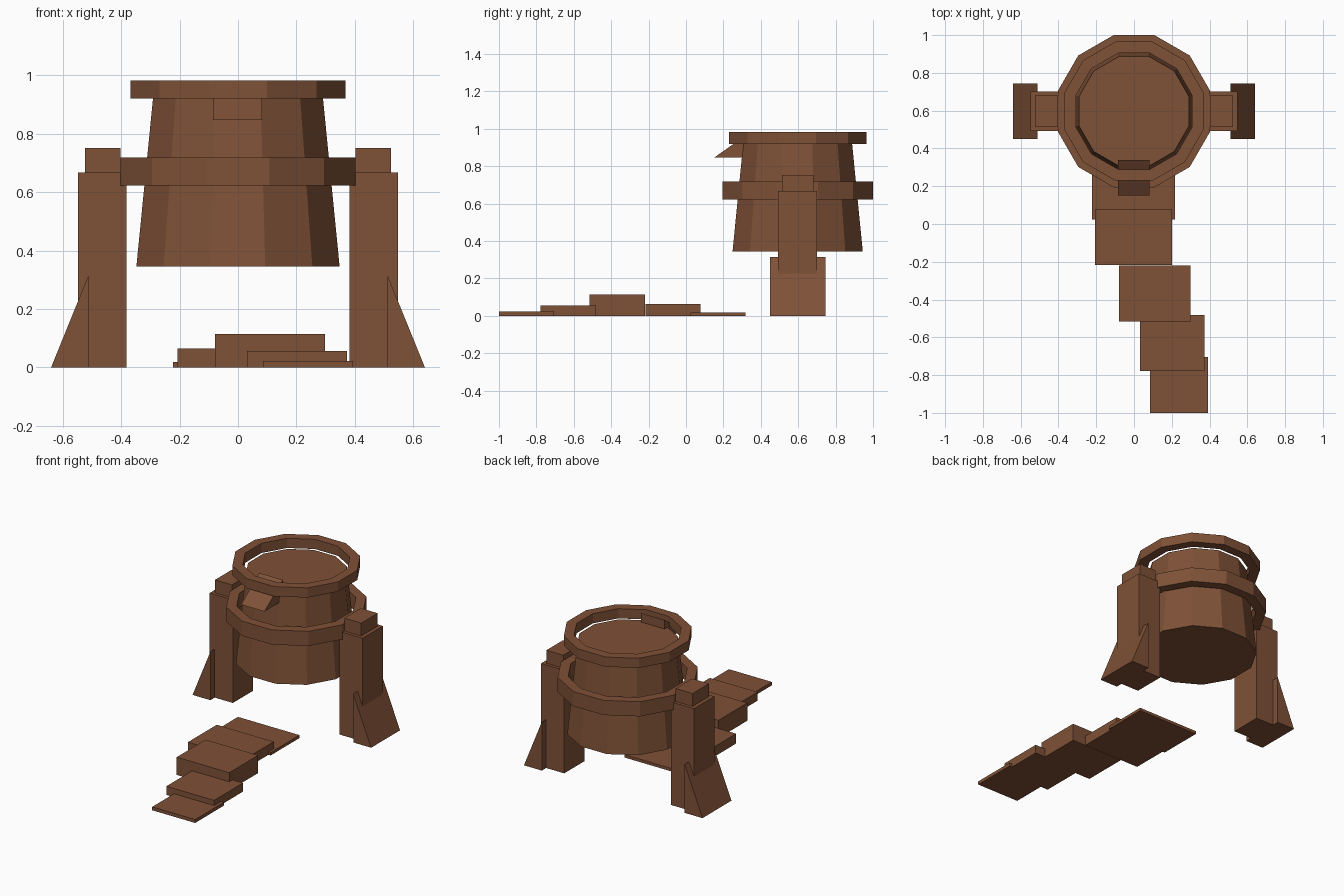
import bpy, bmesh, math

if "Cube" in bpy.data.objects:
    bpy.data.objects.remove(bpy.data.objects["Cube"])

brown = bpy.data.materials.new("brown")
brown.diffuse_color = (0.212, 0.083, 0.038, 1)
brown.use_nodes = True
brown.node_tree.nodes["Principled BSDF"].inputs["Base Color"].default_value = brown.diffuse_color
CY = 0.597                       # y centre of the vessel and its supports
C15 = math.cos(math.pi / 12)     # apothem to corner radius for 12 sides


def finish(name, bm):
    bmesh.ops.recalc_face_normals(bm, faces=bm.faces)
    me = bpy.data.meshes.new(name)
    bm.to_mesh(me)
    bm.free()
    me.materials.append(brown)
    ob = bpy.data.objects.new(name, me)
    bpy.context.collection.objects.link(ob)
    return ob


def prism(name, a, b):
    """Solid between two matching outlines."""
    bm = bmesh.new()
    va = [bm.verts.new(p) for p in a]
    vb = [bm.verts.new(p) for p in b]
    n = len(a)
    bm.faces.new(va)
    bm.faces.new(vb[::-1])
    for i in range(n):
        j = (i + 1) % n
        bm.faces.new((va[i], va[j], vb[j], vb[i]))
    return finish(name, bm)


def box(name, x0, x1, y0, y1, z0, z1):
    q = [(x0, y0), (x1, y0), (x1, y1), (x0, y1)]
    return prism(name, [(x, y, z0) for x, y in q], [(x, y, z1) for x, y in q])


def loop12(apothem, z):
    r = apothem / C15
    return [(r * math.cos(math.radians(15 + 30 * i)),
             CY + r * math.sin(math.radians(15 + 30 * i)), z) for i in range(12)]


def ring(name, inner, outer, z0, z1):
    bm = bmesh.new()
    loops = [[bm.verts.new(p) for p in loop12(r, z)]
             for r, z in ((inner, z0), (outer, z0), (outer, z1), (inner, z1))]
    for k in range(4):
        a, b = loops[k], loops[(k + 1) % 4]
        for i in range(12):
            j = (i + 1) % 12
            bm.faces.new((a[i], a[j], b[j], b[i]))
    return finish(name, bm)


# Tapered vessel with two loose hoops
prism("vessel_body", loop12(0.348, 0.345), loop12(0.291, 0.922))
ring("middle_hoop", 0.343, 0.403, 0.623, 0.718)
ring("top_hoop", 0.308, 0.368, 0.92, 0.983)

# Pouring spout wedge
spout = [(0.152, 0.847), (0.34, 0.847), (0.34, 0.98)]
prism("spout", [(-0.085, y, z) for y, z in spout], [(0.083, y, z) for y, z in spout])

# Support posts, cap blocks and sloped buttresses on both sides
for s, side in ((-1, "left"), (1, "right")):
    box(side + "_post", s * 0.382, s * 0.548, CY - 0.104, CY + 0.104, 0, 0.668)
    box(side + "_cap", s * 0.403, s * 0.524, CY - 0.084, CY + 0.084, 0.668, 0.752)
    tri = [(s * 0.512, 0), (s * 0.64, 0), (s * 0.512, 0.315)]
    prism(side + "_buttress", [(x, CY - 0.148, z) for x, z in tri],
          [(x, CY + 0.148, z) for x, z in tri])

# Staggered slabs of the winding walkway: x0, x1, y0, y1, height
slabs = [(-0.223, 0.218, 0.023, 0.318, 0.019),
         (-0.207, 0.202, -0.217, 0.078, 0.064),
         (-0.079, 0.298, -0.515, -0.219, 0.115),
         (0.031, 0.373, -0.777, -0.482, 0.056),
         (0.085, 0.393, -1.0, -0.705, 0.022)]
for i, (x0, x1, y0, y1, h) in enumerate(slabs):
    box("walkway_slab_%d" % (i + 1), x0, x1, y0, y1, 0, h)
